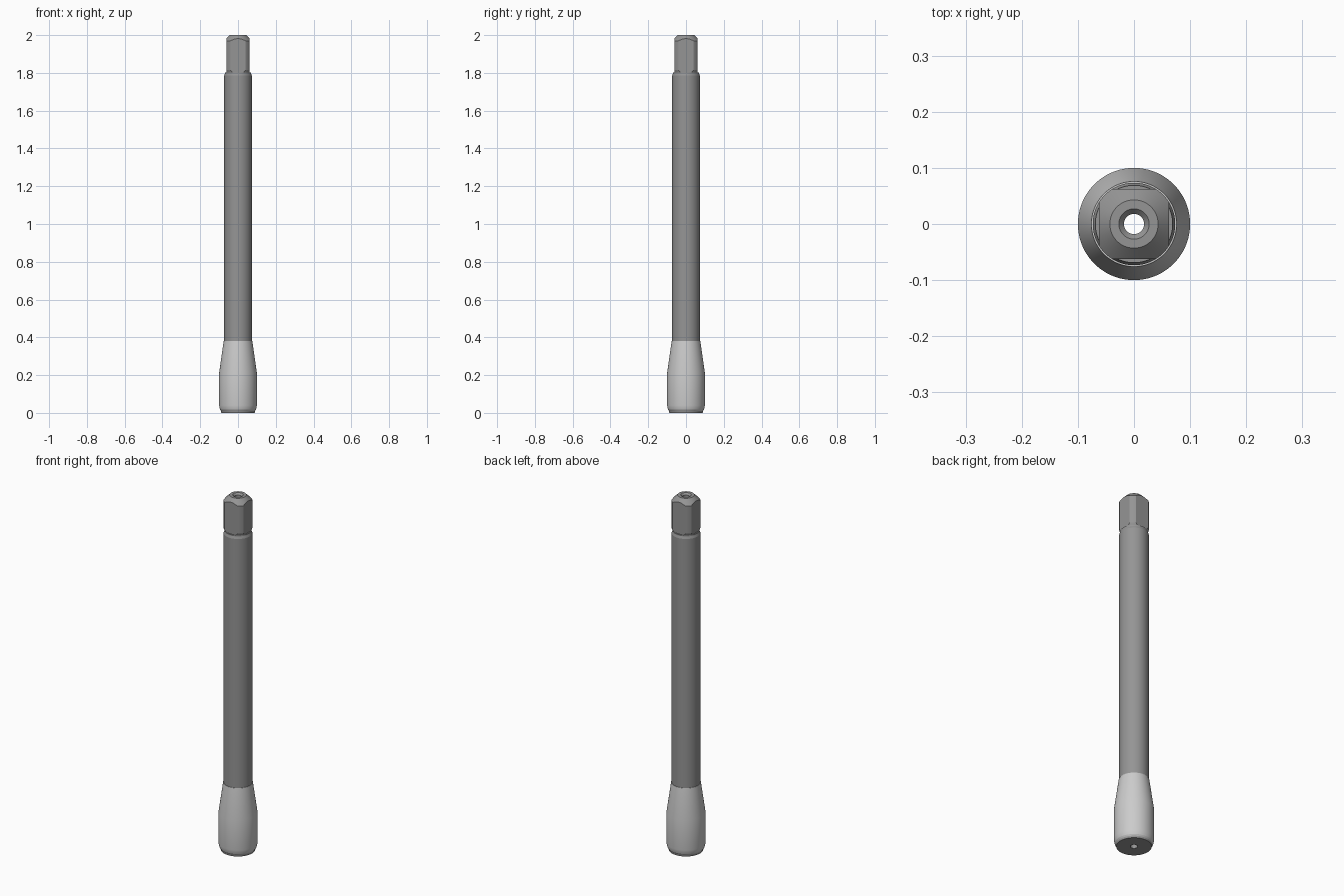
import bpy, bmesh, math
from mathutils import Matrix

if "Cube" in bpy.data.objects:
    bpy.data.objects.remove(bpy.data.objects["Cube"])

SEGMENTS = 96


def grey(name, value):
    mat = bpy.data.materials.new(name)
    mat.diffuse_color = (value, value, value, 1)
    mat.use_nodes = True
    mat.node_tree.nodes["Principled BSDF"].inputs["Base Color"].default_value = mat.diffuse_color
    return mat


def make_object(name, bm, mat=None):
    bmesh.ops.recalc_face_normals(bm, faces=bm.faces)
    mesh = bpy.data.meshes.new(name)
    bm.to_mesh(mesh)
    bm.free()
    obj = bpy.data.objects.new(name, mesh)
    bpy.context.collection.objects.link(obj)
    if mat:
        mesh.materials.append(mat)
    return obj


def lathe(name, profile, mat, closed):
    """Revolve (radius, z) points around the z axis."""
    bm = bmesh.new()
    rings = []
    for r, z in profile:
        rings.append([bm.verts.new((r * math.cos(a), r * math.sin(a), z))
                      for a in (2 * math.pi * i / SEGMENTS for i in range(SEGMENTS))])
    pairs = list(zip(rings, rings[1:]))
    if closed:
        pairs.append((rings[-1], rings[0]))
    for low, high in pairs:
        for i in range(SEGMENTS):
            j = (i + 1) % SEGMENTS
            bm.faces.new((low[i], low[j], high[j], high[i]))
    return make_object(name, bm, mat)


def activate(obj):
    bpy.ops.object.select_all(action='DESELECT')
    obj.select_set(True)
    bpy.context.view_layer.objects.active = obj


def smooth(obj):
    activate(obj)
    bpy.ops.object.shade_smooth_by_angle(angle=math.radians(9))


dark, light = grey("dark_steel", 0.3), grey("light_steel", 0.62)

# Hollow shaft with foot, neck groove, chamfered tip and countersunk bore
shaft = lathe("shaft", [
    (0.018, 0.0), (0.088, 0.0), (0.09, 0.01), (0.0735, 0.01),
    (0.0735, 1.785), (0.069, 1.797), (0.069, 1.803), (0.0735, 1.815),
    (0.0735, 1.97), (0.043, 2.0), (0.027, 2.0), (0.018, 1.99)], dark, True)

# Four flats make the square drive end
bm = bmesh.new()
for k in range(4):
    bmesh.ops.create_cube(bm, size=1, matrix=(
        Matrix.Rotation(k * math.pi / 2, 4, 'Z')
        @ Matrix.Translation((0.082, 0, 1.953))
        @ Matrix.Diagonal((0.04, 0.12, 0.3, 1))))
cutter = make_object("flats_cutter", bm)
cutter.hide_render = True

cut = shaft.modifiers.new("flats", 'BOOLEAN')
cut.operation = 'DIFFERENCE'
cut.solver = 'EXACT'
cut.object = cutter
activate(shaft)
bpy.ops.object.modifier_apply(modifier=cut.name)
bpy.data.objects.remove(cutter)
smooth(shaft)

# Light tapered sleeve around the lower end
sleeve = lathe("sleeve", [
    (0.09, 0.01), (0.095, 0.017), (0.098, 0.027), (0.1, 0.04),
    (0.1, 0.21), (0.076, 0.38), (0.0735, 0.38)], light, False)
smooth(sleeve)
